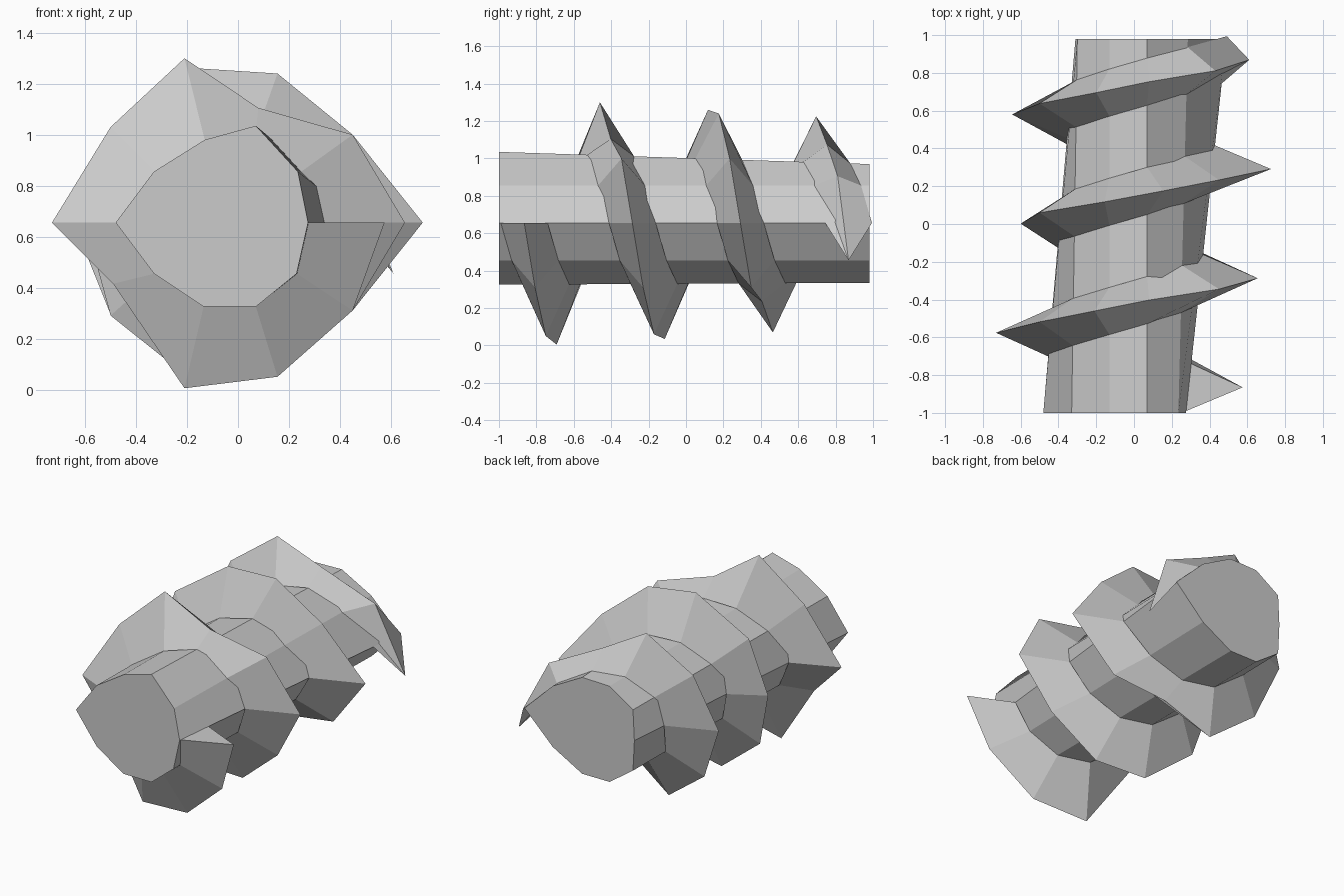
import bpy

if "Cube" in bpy.data.objects:
    bpy.data.objects.remove(bpy.data.objects["Cube"])

CZ = 0.655            # height of the screw axis
STEP = 0.0578         # advance per tenth of a turn
HALF = 0.125          # half width of the thread at its root

# ten-sided core outline (x, height from axis) at both ends
front = [(.275, 0), (.23, -.2), (.07, -.33), (-.135, -.33), (-.33, -.2),
         (-.48, 0), (-.33, .2), (-.13, .325), (.07, .38), (.235, .2)]
back = [(.49, 0), (.285, -.2), (.07, -.32), (-.13, -.32), (-.3, -.2),
        (-.31, 0), (-.3, .2), (-.13, .31), (.07, .315), (.285, .2)]

# hand-shaped crest points along three turns
crest = [(.575, 0), (.45, -.345), (.155, -.605), (-.21, -.65), (-.49, -.24),
         (-.73, 0), (-.5, .375), (-.21, .645), (.08, .45), (.45, .345),
         (.655, 0), (.45, -.345), (.155, -.595), (-.18, -.62), (-.5, -.365),
         (-.6, 0), (-.5, .37), (-.155, .605), (.155, .585), (.45, .345),
         (.725, 0), (.45, -.345), (.1, -.42), (-.2, -.585), (-.5, -.36),
         (-.645, 0), (-.5, .35), (-.2, .57), (.08, .42), (.43, .25), (.61, -.2)]


def core_point(k, y):
    t = (y + 1) / 1.98
    a, b = front[k % 10], back[k % 10]
    return (a[0] + (b[0] - a[0]) * t, y, CZ + a[1] + (b[1] - a[1]) * t)


def loft(name, rings):
    """Join equal rings into a closed faceted solid."""
    n = len(rings[0])
    verts = [p for r in rings for p in r]
    faces = [tuple(range(n))[::-1],
             tuple(range(len(verts) - n, len(verts)))]
    for i in range(len(rings) - 1):
        for j in range(n):
            a, b = i * n + j, i * n + (j + 1) % n
            faces.append((a, b, b + n, a + n))
    me = bpy.data.meshes.new(name)
    me.from_pydata(verts, [], faces)
    me.validate()
    ob = bpy.data.objects.new(name, me)
    bpy.context.collection.objects.link(ob)
    bpy.context.view_layer.objects.active = ob
    ob.select_set(True)
    bpy.ops.object.mode_set(mode='EDIT')
    bpy.ops.mesh.select_all(action='SELECT')
    bpy.ops.mesh.normals_make_consistent(inside=False)
    bpy.ops.object.mode_set(mode='OBJECT')
    ob.select_set(False)
    return ob


# Screw core
loft("screw_core", [[core_point(k, y) for k in range(10)] for y in (-1.0, 0.98)])

# Spiral thread with a triangular section
sections = []
for s, (x, h) in enumerate(crest):
    y = -0.865 + s * STEP
    sections.append([core_point(s, y - HALF), (x, y, CZ + h),
                     core_point(s, y + HALF)])
loft("spiral_thread", sections)
